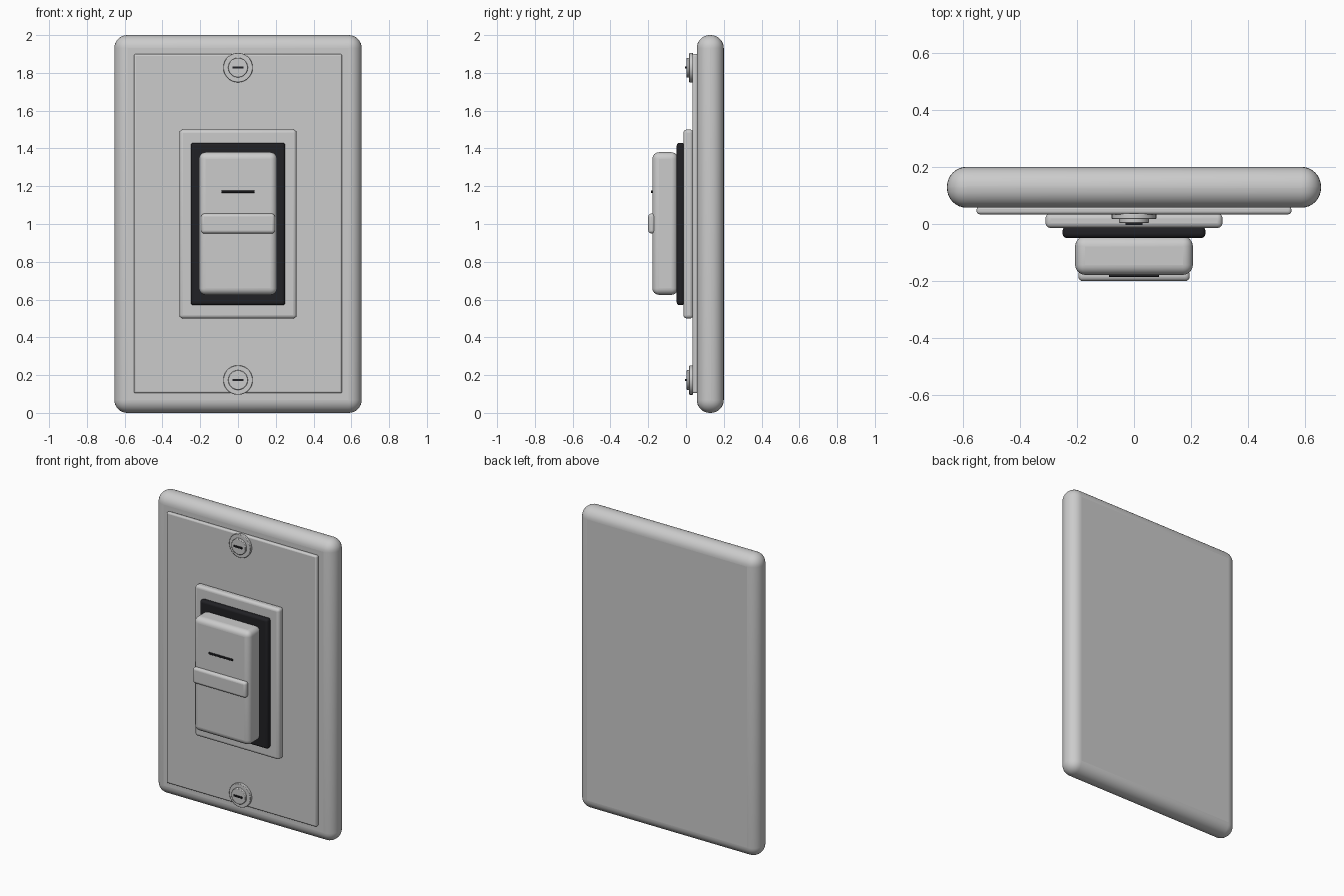
import bpy, bmesh, math
from mathutils import Matrix

if "Cube" in bpy.data.objects:
    bpy.data.objects.remove(bpy.data.objects["Cube"])


def material(name, rgb):
    m = bpy.data.materials.new(name)
    m.diffuse_color = (*rgb, 1)
    m.use_nodes = True
    m.node_tree.nodes["Principled BSDF"].inputs["Base Color"].default_value = m.diffuse_color
    return m


black = material("black_plastic", (0.015, 0.015, 0.018))


def finish(name, bm, bevel, segments, mat):
    mesh = bpy.data.meshes.new(name)
    bm.to_mesh(mesh)
    bm.free()
    ob = bpy.data.objects.new(name, mesh)
    bpy.context.collection.objects.link(ob)
    if mat:
        mesh.materials.append(mat)
    if bevel:
        mod = ob.modifiers.new("rounding", "BEVEL")
        mod.width = bevel
        mod.segments = segments
        mod.limit_method = "ANGLE"
        mod.angle_limit = math.radians(40)
    bpy.context.view_layer.objects.active = ob
    ob.select_set(True)
    bpy.ops.object.shade_smooth_by_angle(angle=math.radians(35))
    ob.select_set(False)
    return ob


def box(name, half_width, y0, y1, z0, z1, bevel=0, segments=4, mat=None):
    """Rounded box centred on x = 0."""
    bm = bmesh.new()
    bmesh.ops.create_cube(bm, size=1)
    bmesh.ops.scale(bm, vec=(2 * half_width, y1 - y0, z1 - z0), verts=bm.verts)
    bmesh.ops.translate(bm, vec=(0, (y0 + y1) / 2, (z0 + z1) / 2), verts=bm.verts)
    return finish(name, bm, bevel, segments, mat)


def disc(name, radius, y0, y1, z, bevel=0):
    """Disc with its axis along y."""
    bm = bmesh.new()
    bmesh.ops.create_cone(bm, cap_ends=True, segments=48, radius1=radius,
                          radius2=radius, depth=y1 - y0,
                          matrix=Matrix.Translation((0, (y0 + y1) / 2, z))
                          @ Matrix.Rotation(math.pi / 2, 4, "X"))
    return finish(name, bm, bevel, 2, None)


# Wall plate and raised panel
box("wall_plate", 0.655, 0.057, 0.2, 0, 2, 0.069, 8)
box("face_panel", 0.551, 0.034, 0.062, 0.104, 1.9, 0.01, 3)

# Switch surround and dark recess
box("switch_frame", 0.31, -0.014, 0.038, 0.5, 1.5, 0.018)
box("dark_recess", 0.25, -0.049, -0.008, 0.57, 1.43, 0.015, 4, black)

# Rocker, grip ridge and indicator line
box("rocker", 0.206, -0.178, -0.043, 0.625, 1.38, 0.035, 6)
box("grip_ridge", 0.195, -0.2, -0.163, 0.95, 1.055, 0.016)
box("indicator_line", 0.088, -0.186, -0.172, 1.165, 1.177, 0.003, 2, black)

# Two screws with washers and slots
for label, z in (("upper", 1.828), ("lower", 0.174)):
    disc(label + "_screw_washer", 0.078, 0.017, 0.037, z, 0.003)
    disc(label + "_screw_head", 0.052, 0.003, 0.02, z, 0.003)
    box(label + "_screw_slot", 0.03, -0.004, 0.006, z - 0.005, z + 0.005, 0, 1, black)
